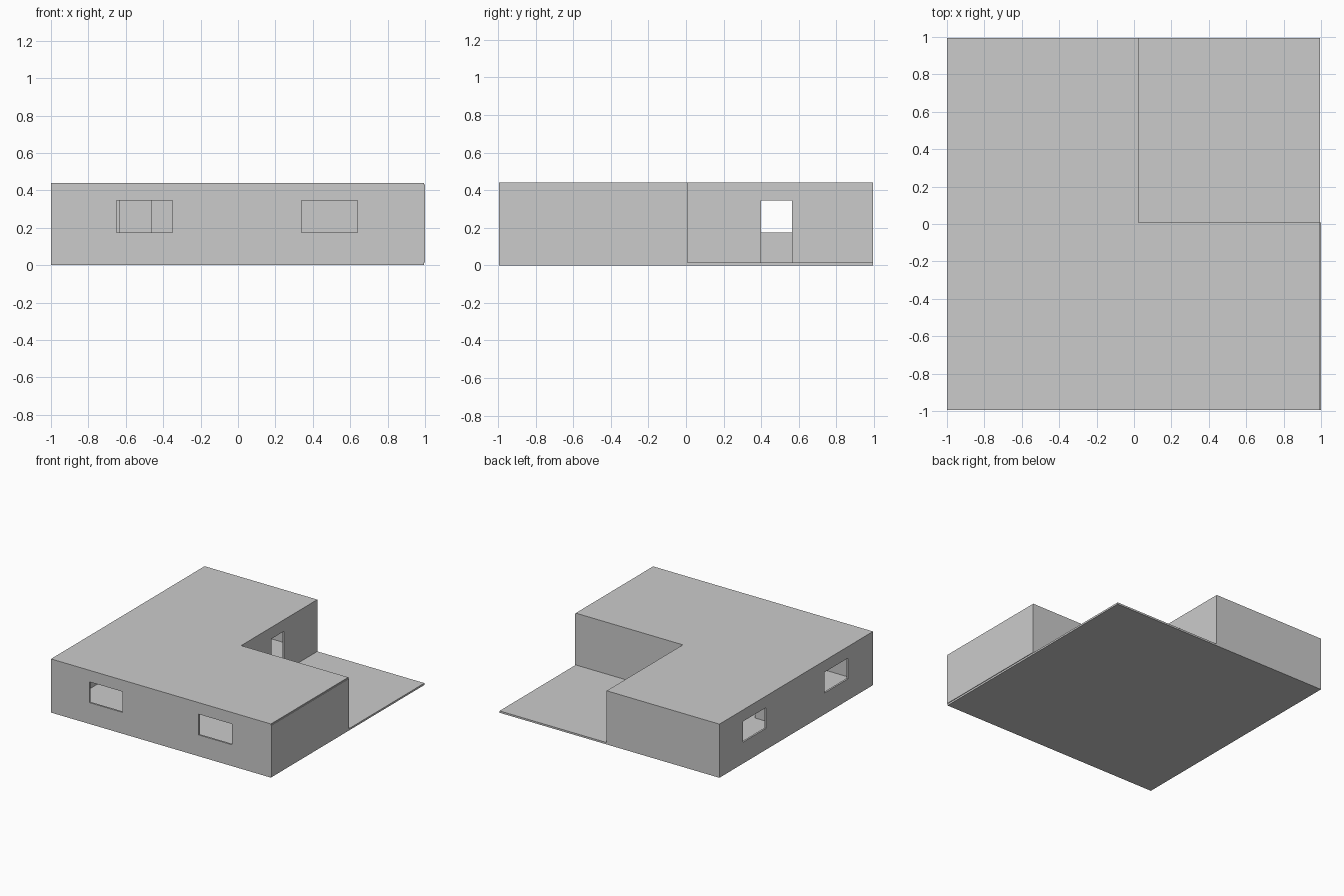
import bpy, bmesh
from mathutils import Vector

if "Cube" in bpy.data.objects:
    bpy.data.objects.remove(bpy.data.objects["Cube"])

FLOOR_TOP, CEILING, ROOF_TOP = 0.015, 0.43, 0.44
SILL, HEAD = 0.175, 0.345
T = 0.015  # wall thickness

grey = bpy.data.materials.new("plain grey")
grey.diffuse_color = (0.6, 0.6, 0.6, 1)
grey.use_nodes = True
grey.node_tree.nodes["Principled BSDF"].inputs["Base Color"].default_value = grey.diffuse_color


def finish(name, bm):
    bmesh.ops.recalc_face_normals(bm, faces=bm.faces)
    mesh = bpy.data.meshes.new(name)
    bm.to_mesh(mesh)
    bm.free()
    mesh.materials.append(grey)
    bpy.context.collection.objects.link(bpy.data.objects.new(name, mesh))


def thicken(bm, offset):
    res = bmesh.ops.extrude_face_region(bm, geom=bm.faces[:], use_keep_orig=True)
    moved = [g for g in res["geom"] if isinstance(g, bmesh.types.BMVert)]
    bmesh.ops.translate(bm, verts=moved, vec=offset)


def slab(name, outline, z0, z1):
    bm = bmesh.new()
    bm.faces.new([bm.verts.new((x, y, z0)) for x, y in outline])
    thicken(bm, Vector((0, 0, z1 - z0)))
    finish(name, bm)


def wall(name, axis, pos, start, end, openings=()):
    """Wall along x or y, from pos to pos + T, with (u0, u1, z0, z1) holes."""
    us = sorted({start, end, *(u for o in openings for u in o[:2])})
    zs = sorted({FLOOR_TOP, CEILING, *(z for o in openings for z in o[2:])})
    bm = bmesh.new()
    verts = {}

    def vert(u, z):
        if (u, z) not in verts:
            verts[u, z] = bm.verts.new((u, pos, z) if axis == "x" else (pos, u, z))
        return verts[u, z]

    for u0, u1 in zip(us, us[1:]):
        for z0, z1 in zip(zs, zs[1:]):
            cu, cz = (u0 + u1) / 2, (z0 + z1) / 2
            if any(o[0] < cu < o[1] and o[2] < cz < o[3] for o in openings):
                continue
            bm.faces.new([vert(u0, z0), vert(u1, z0), vert(u1, z1), vert(u0, z1)])
    thicken(bm, Vector((0, T, 0) if axis == "x" else (T, 0, 0)))
    finish(name, bm)


def window(u0, u1):
    return (u0, u1, SILL, HEAD)


def door(u0, u1):
    return (u0, u1, FLOOR_TOP, HEAD)


L, R, F, B = -1.0, 0.995, -0.995, 0.995   # outer limits
CX, CY = 0.023, 0.008                     # inner corner of the L

# Square base and L-shaped roof
slab("floor_slab", [(L, F), (R, F), (R, B), (L, B)], 0, FLOOR_TOP)
slab("roof_slab", [(L, F), (R, F), (R, CY), (CX, CY), (CX, B), (L, B)],
     CEILING, ROOF_TOP)

# Outer walls
wall("front_wall", "x", F, L, R, [window(-0.65, -0.35), window(0.34, 0.64)])
wall("left_wall", "y", L, F, B, [window(-0.67, -0.365), window(0.39, 0.69)])
wall("right_wall", "y", 1 - T, F, CY)
wall("back_wall", "x", B - T, L, CX)

# Courtyard walls continue inside as room partitions
wall("courtyard_side_wall", "y", CX - T, F + T, B,
     [door(-0.565, -0.40), door(0.40, 0.565)])
wall("courtyard_rear_wall", "x", CY - T, L + T, R, [door(-0.63, -0.465)])
